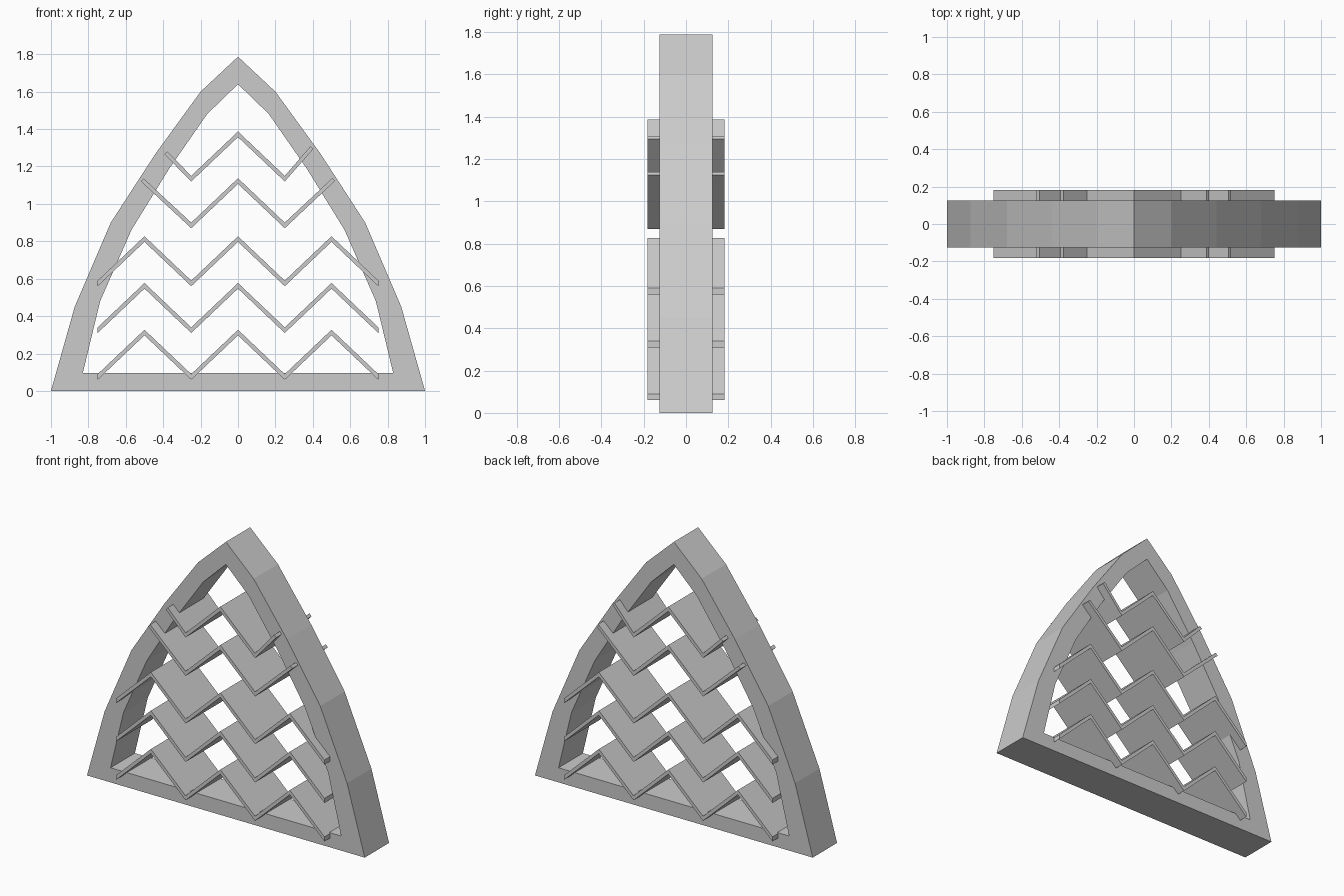
import bpy, bmesh

if "Cube" in bpy.data.objects:
    bpy.data.objects.remove(bpy.data.objects["Cube"])


def band(name, upper, lower, half_depth, closed=False):
    """Solid strip between two matching x-z chains, spanning y."""
    bm = bmesh.new()
    rings = []
    for (ux, uz), (lx, lz) in zip(upper, lower):
        rings.append([bm.verts.new(p) for p in (
            (ux, -half_depth, uz), (lx, -half_depth, lz),
            (lx, half_depth, lz), (ux, half_depth, uz))])
    n = len(rings)
    for i in range(n if closed else n - 1):
        a, b = rings[i], rings[(i + 1) % n]
        for k in range(4):
            j = (k + 1) % 4
            bm.faces.new((a[k], a[j], b[j], b[k]))
    if not closed:
        bm.faces.new(rings[0])
        bm.faces.new(rings[-1][::-1])
    bmesh.ops.recalc_face_normals(bm, faces=bm.faces)
    mesh = bpy.data.meshes.new(name)
    bm.to_mesh(mesh)
    bm.free()
    obj = bpy.data.objects.new(name, mesh)
    bpy.context.collection.objects.link(obj)
    return obj


def mirrored(half):
    """Right half from base to apex, continued down the left side."""
    return half + [(-x, z) for x, z in half[-2::-1]]


# Pointed arch frame
outer = [(1, 0), (.873, .45), (.68, .9), (.44, 1.27), (.2, 1.6), (0, 1.787)]
inner = [(.83, .095), (.737, .48), (.57, .86), (.37, 1.185), (.165, 1.48), (0, 1.64)]
band("arch_frame", mirrored(outer), mirrored(inner), .125, closed=True)

# Zigzag slats
T, RISE = .03, .237


def slat(name, base, left=None, right=None):
    low = [(x, base + (RISE if i % 2 else 0))
           for i, x in enumerate((-.75, -.5, -.25, 0, .25, .5, .75))]
    if left:
        low = low[2:5]
    up = [(x, z + T) for x, z in low]
    if left:
        # Short rows end in square-cut upward tips
        up = [left] + up + [right]
        low = [(left[0] - .015, left[1] - .015)] + low + [(right[0] + .014, right[1] - .015)]
    band(name, up, low, .182)


for i, base in enumerate((.06, .31, .56)):
    slat(f"wide_slat_{i + 1}", base)
slat("narrow_slat_1", .87, (-.505, 1.136), (.505, 1.138))
slat("narrow_slat_2", 1.12, (-.378, 1.28), (.388, 1.308))
